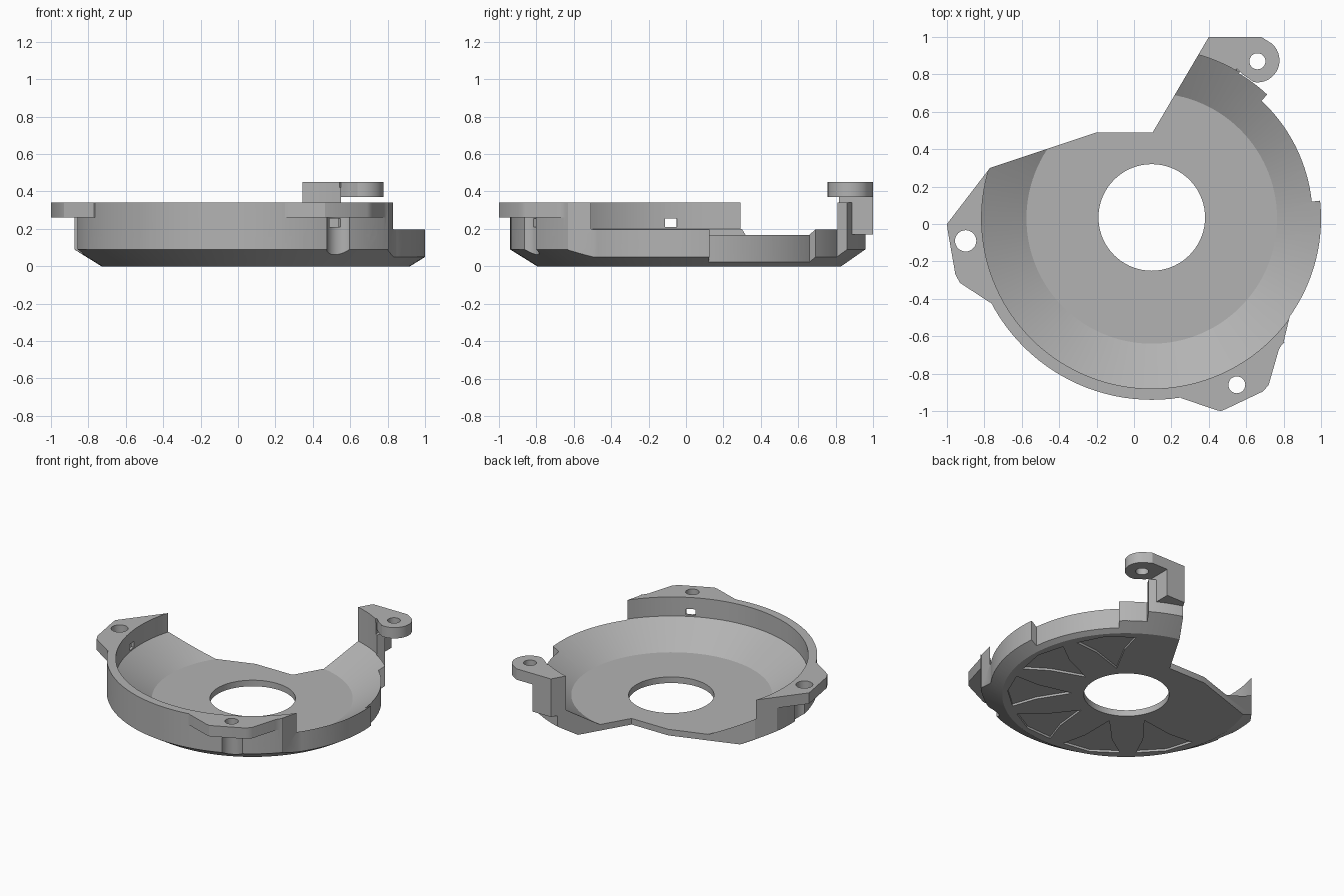
import bpy, bmesh
from math import sin, cos, radians

if "Cube" in bpy.data.objects:
    bpy.data.objects.remove(bpy.data.objects["Cube"])

CX, CY = 0.095, 0.03   # axis of the bowl

grey = bpy.data.materials.new("mid_grey")
grey.use_nodes = True
grey.diffuse_color = (0.45, 0.45, 0.45, 1)
grey.node_tree.nodes["Principled BSDF"].inputs["Base Color"].default_value = (0.45, 0.45, 0.45, 1)


def polar(r, a, cx=CX, cy=CY):
    return (cx + r * cos(radians(a)), cy + r * sin(radians(a)))


def arc(r, a0, a1, n=24, cx=CX, cy=CY):
    return [polar(r, a0 + (a1 - a0) * i / n, cx, cy) for i in range(n + 1)]


def loft(name, loops):
    # closed solid through matching loops of points, capped at both ends
    bm = bmesh.new()
    rings = [[bm.verts.new(p) for p in loop] for loop in loops]
    m = len(rings[0])
    for a, b in zip(rings, rings[1:]):
        for j in range(m):
            k = (j + 1) % m
            bm.faces.new((a[j], a[k], b[k], b[j]))
    bm.faces.new(rings[0][::-1])
    bm.faces.new(rings[-1])
    bmesh.ops.recalc_face_normals(bm, faces=bm.faces)
    mesh = bpy.data.meshes.new(name)
    bm.to_mesh(mesh)
    bm.free()
    mesh.materials.append(grey)
    ob = bpy.data.objects.new(name, mesh)
    bpy.context.collection.objects.link(ob)
    return ob


def prism(name, pts, z0, z1):
    return loft(name, [[(x, y, z) for x, y in pts] for z in (z0, z1)])


def disc(name, x, y, r, z0, z1, n=32):
    return prism(name, arc(r, 0, 360 - 360 / n, n - 1, x, y), z0, z1)


def turned(name, profile, n=120):
    return loft(name, [[(*polar(r, 360 * i / n), z) for i in range(n)] for r, z in profile])


def sector(name, profile, a0, a1, n=20):
    # part of a ring; each profile point is (radius, height, angle inset)
    return loft(name, [[(*polar(r, a0 + k + (a1 - a0 - 2 * k) * i / n), z) for r, z, k in profile]
                       for i in range(n + 1)])


def combine(target, tool, operation):
    mod = target.modifiers.new(operation, "BOOLEAN")
    mod.operation = operation
    mod.solver = "EXACT"
    mod.object = tool
    bpy.context.view_layer.objects.active = target
    bpy.ops.object.modifier_apply(modifier=mod.name)
    bpy.data.objects.remove(tool)


# Outer body, solid at first
cover = turned("bowl_cover", [(0.825, 0), (0.97, 0.09), (0.97, 0.34)])


def add(tool):
    combine(cover, tool, "UNION")


def cut(tool):
    combine(cover, tool, "DIFFERENCE")


# Trim the low side, which has stepped outer radii
cut(prism("side_trim", arc(0.905, -35.4, 6) + arc(0.86, 6, 47) + arc(0.905, 47, 59, 8)
          + arc(1.6, 59, -25, 8) + [(1.3, -0.63), (0.8, -0.63)], -0.1, 0.365))

# Mounting lugs on the rim
add(prism("side_lug", [(-0.7, 0.3), (-0.77, 0.3), (-1, 0), (-0.995, -0.04), (-0.955, -0.27),
                       (-0.93, -0.315), (-0.77, -0.42), (-0.6, -0.4)], 0.26, 0.34))
add(prism("front_lug", [(0.25, -0.93), (0.44, -0.995), (0.465, -1), (0.49, -0.99), (0.69, -0.895),
                        (0.72, -0.86), (0.775, -0.67), (0.8, -0.63), (0.7, -0.55),
                        (0.3, -0.8)], 0.26, 0.34))

# Raised back post and its tab
add(prism("back_post", [(0.25, 0.82), (0.35, 1), (0.55, 1), (0.55, 0.78)], 0.17, 0.42))
add(prism("back_tab", [(0.25, 0.8), (0.36, 1), (0.68, 1)] + arc(0.118, 50, -110, 16, 0.66, 0.875)
          + [(0.55, 0.83), (0.5, 0.78)], 0.37, 0.45))

# Hollow inside and centre hole
cut(turned("bowl_void", [(0.67, 0.045), (0.91, 0.2), (0.91, 0.7)]))
cut(disc("centre_hole", CX, CY + 0.005, 0.285, -0.1, 0.2, 72))

# Open back
cut(prism("back_opening", [(0.1, 0.49), (0.49, 1.153), (-1.3, 1.153), (-1.3, 0), (-1, 0),
                           (-0.77, 0.3), (-0.2, 0.49)], -0.1, 0.8))

# Screw holes, with clearance channels and small windows in the wall below
for x, y, r in ((-0.9, -0.09, 0.057), (0.55, -0.86, 0.045), (0.66, 0.87, 0.043)):
    cut(disc("screw_hole", x, y, r, 0.2, 0.6))
for x, y, a in ((-0.9, -0.09, 187), (0.55, -0.86, 297)):
    cut(disc("screw_channel", x, y, 0.075, -0.1, 0.26))
    cut(prism("wall_window", [polar(0.87, a - 2), polar(0.96, a - 2),
                              polar(0.96, a + 2), polar(0.87, a + 2)], 0.21, 0.255))

# Pockets around the lower outside edge
pocket = [(0.857, -0.05, 6), (0.857, 0.02, 6), (0.857, 0.09, 4), (0.97, 0.16, 0),
          (1.05, 0.21, 0), (1.05, -0.05, 4)]
for a0, a1 in ((202, 236), (249, 287), (307, 352)):
    cut(sector("edge_pocket", pocket, a0, a1))

# Shallow arrow-shaped recesses under the floor
for a in (-150, -112, -74, -36, 2, 40):
    cut(prism("floor_recess", [polar(0.36, a), polar(0.6, a - 9), polar(0.77, a - 15),
                               polar(0.79, a), polar(0.77, a + 15), polar(0.6, a + 9)],
              -0.1, 0.016))

# Smooth round walls, crisp edges
bpy.ops.object.select_all(action="DESELECT")
cover.select_set(True)
bpy.context.view_layer.objects.active = cover
bpy.ops.object.shade_smooth_by_angle(angle=radians(25))
